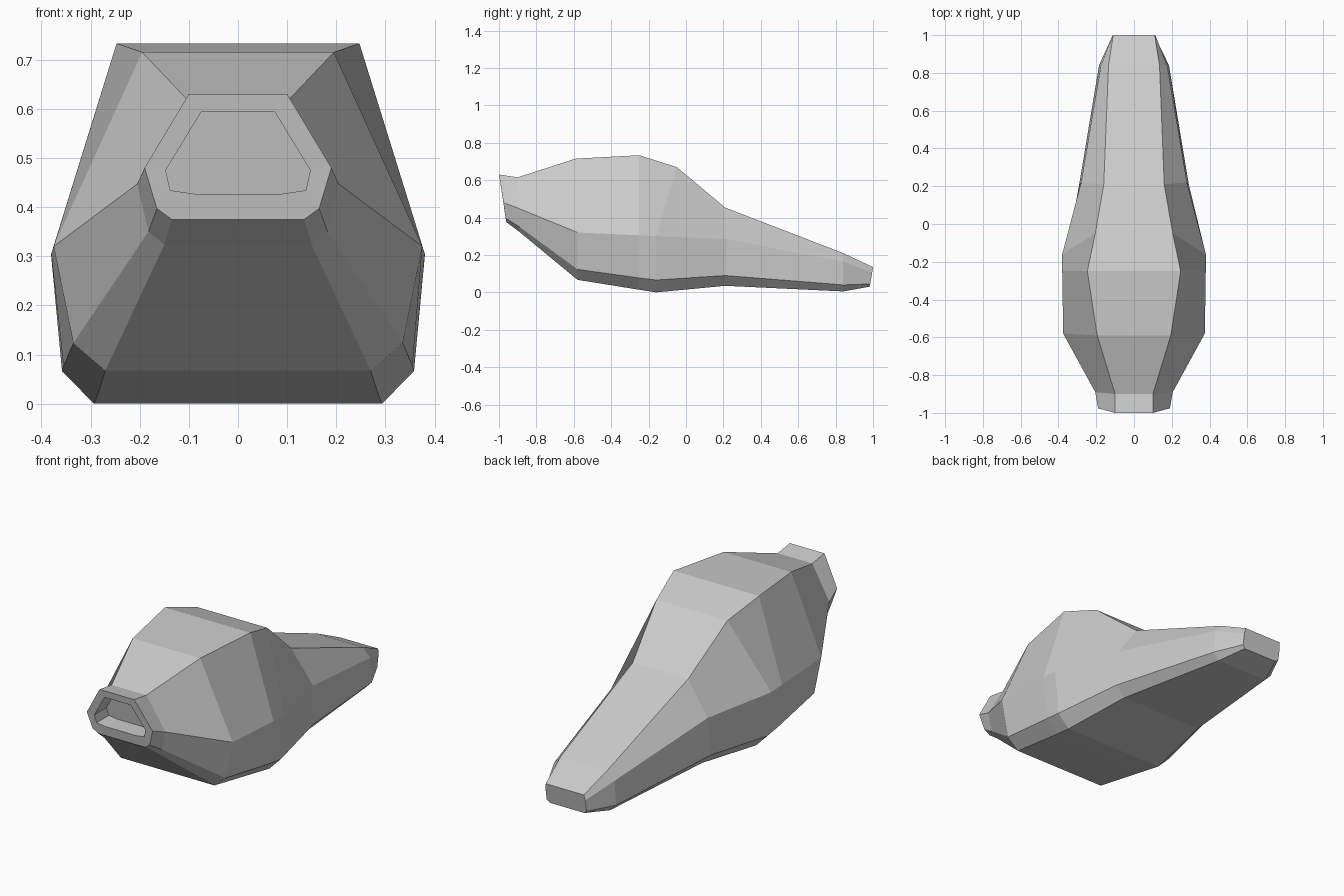
import bpy, bmesh

# Half cross-sections, nose to tail: roof edge, widest edge, lower chine, floor edge (x, y, z)
RINGS = [
    [(0.10, -1.00, 0.63), (0.19, -0.976, 0.48), (0.165, -0.965, 0.397), (0.135, -0.96, 0.375)],
    [(0.10, -0.90, 0.615), (0.205, -0.89, 0.447), (0.182, -0.89, 0.35), (0.15, -0.89, 0.323)],
    [(0.195, -0.59, 0.715), (0.375, -0.58, 0.32), (0.335, -0.58, 0.123), (0.27, -0.58, 0.067)],
    [(0.247, -0.25, 0.733), (0.38, -0.25, 0.305), (0.355, -0.25, 0.077), (0.287, -0.25, 0.014)],
    [(0.205, -0.05, 0.67), (0.38, -0.16, 0.30), (0.358, -0.16, 0.066), (0.293, -0.16, 0.0)],
    [(0.16, 0.21, 0.453), (0.28, 0.22, 0.285), (0.29, 0.21, 0.09), (0.24, 0.21, 0.035)],
    [(0.135, 0.84, 0.21), (0.175, 0.84, 0.165), (0.185, 0.84, 0.04), (0.15, 0.84, 0.005)],
    [(0.11, 1.00, 0.135), (0.115, 0.995, 0.105), (0.115, 0.985, 0.045), (0.10, 0.98, 0.03)],
]
# Opening outline in the nose face (x, z) and its depth
OPENING = [(0.075, 0.593), (0.147, 0.475), (0.138, 0.434), (0.09, 0.427)]
DEPTH = 0.1


def add_ring(bm, half):
    right = [bm.verts.new(p) for p in half]
    left = [bm.verts.new((-x, y, z)) for x, y, z in reversed(half)]
    return right + left


def bridge(bm, a, b):
    n = len(a)
    for i in range(n):
        j = (i + 1) % n
        bm.faces.new((a[i], a[j], b[j], b[i]))


bm = bmesh.new()

# Recess floor, recess lip, then the outer shell as one continuous skin
lip = [(x, -1 + (0.63 - z) * 0.157, z) for x, z in OPENING]
recess = [(x, y + DEPTH, z) for x, y, z in lip]
loops = [add_ring(bm, half) for half in [recess, lip] + RINGS]
for a, b in zip(loops, loops[1:]):
    bridge(bm, a, b)

# Caps: back of the recess and tail end
bm.faces.new(loops[0])
bm.faces.new(loops[-1])
bmesh.ops.recalc_face_normals(bm, faces=bm.faces)

mesh = bpy.data.meshes.new("hollow_nosed_body")
bm.to_mesh(mesh)
bm.free()
body = bpy.data.objects.new("hollow_nosed_body", mesh)
bpy.context.collection.objects.link(body)
